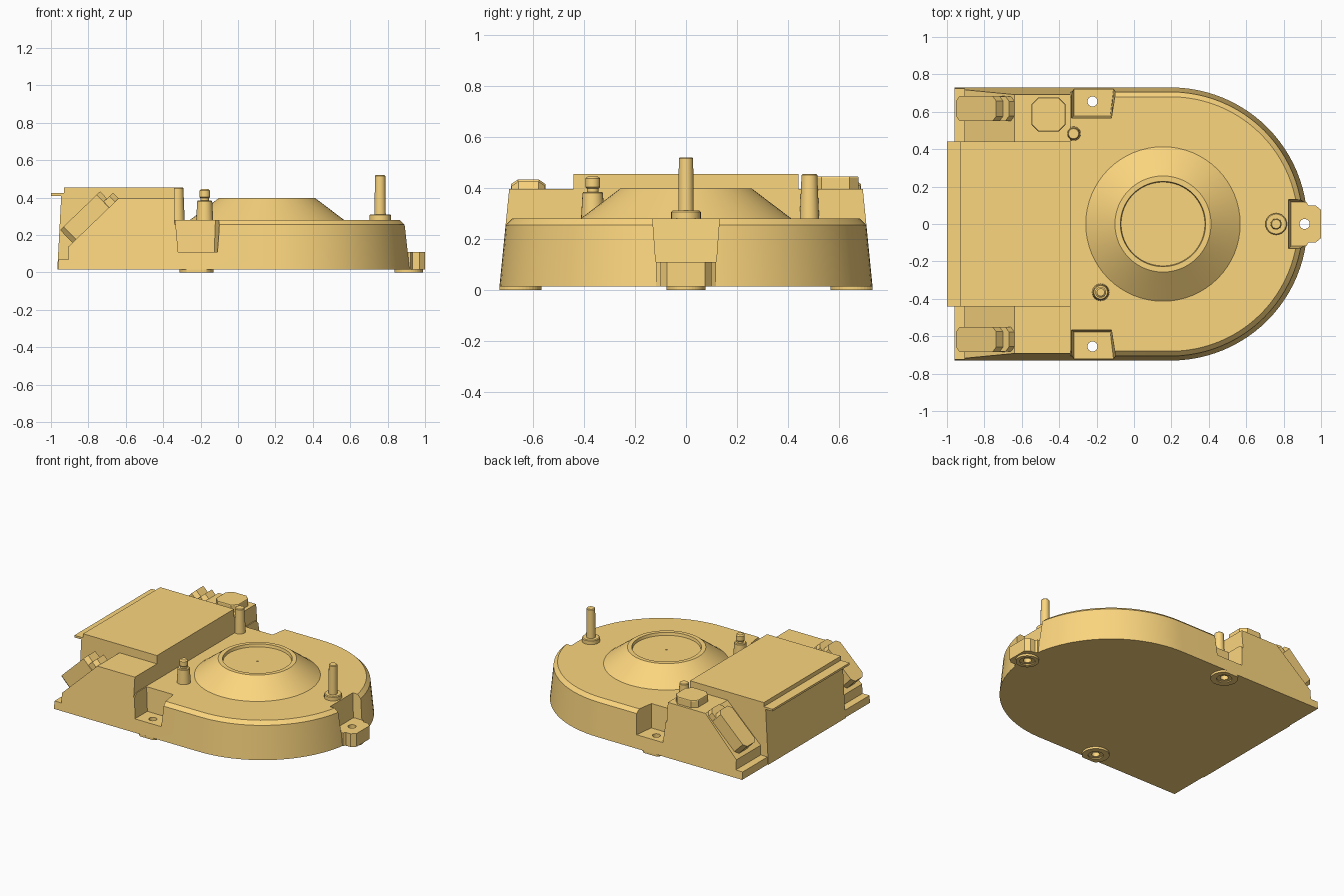
import bpy, bmesh, math
from mathutils import Vector

if "Cube" in bpy.data.objects:
    bpy.data.objects.remove(bpy.data.objects["Cube"])

R = 0.73           # half width of the base
CX = 0.197         # centre of the rounded end

orange = bpy.data.materials.new("orange")
orange.diffuse_color = (0.97, 0.67, 0.21, 1)
orange.use_nodes = True
orange.node_tree.nodes["Principled BSDF"].inputs["Base Color"].default_value = orange.diffuse_color


def make(name, verts, faces, smooth=False):
    me = bpy.data.meshes.new(name)
    me.from_pydata([tuple(v) for v in verts], [], faces)
    bm = bmesh.new()
    bm.from_mesh(me)
    bmesh.ops.recalc_face_normals(bm, faces=bm.faces)
    bm.to_mesh(me)
    bm.free()
    me.materials.append(orange)
    ob = bpy.data.objects.new(name, me)
    bpy.context.collection.objects.link(ob)
    if smooth:
        smooth_by_angle(ob)
    return ob


def smooth_by_angle(ob):
    bpy.ops.object.select_all(action='DESELECT')
    ob.select_set(True)
    bpy.context.view_layer.objects.active = ob
    bpy.ops.object.shade_smooth_by_angle(angle=math.radians(25))


def loft(name, rings, smooth=False):
    """Skin equal-sized closed rings and cap both ends."""
    n = len(rings[0])
    verts = [p for r in rings for p in r]
    faces = [(k * n + i, k * n + (i + 1) % n, (k + 1) * n + (i + 1) % n, (k + 1) * n + i)
             for k in range(len(rings) - 1) for i in range(n)]
    faces += [tuple(range(n)), tuple(range((len(rings) - 1) * n, len(rings) * n))]
    return make(name, verts, faces, smooth)


def prism(name, outline, z0, z1):
    return loft(name, [[(x, y, z) for x, y in outline] for z in (z0, z1)])


def circle(x, y, r, z, n):
    return [(x + r * math.cos(2 * math.pi * i / n), y + r * math.sin(2 * math.pi * i / n), z)
            for i in range(n)]


def lathe(name, x, y, profile, n=24):
    return loft(name, [circle(x, y, r, z, n) for r, z in profile], True)


def cut(ob, cutter):
    mod = ob.modifiers.new("cut", 'BOOLEAN')
    mod.object, mod.operation, mod.solver = cutter, 'DIFFERENCE', 'EXACT'
    bpy.context.view_layer.update()
    dg = bpy.context.evaluated_depsgraph_get()
    me = bpy.data.meshes.new_from_object(ob.evaluated_get(dg))
    ob.modifiers.clear()
    ob.data = me


def inset(z):
    return 0.1 * (z - 0.015)


def chamfered(x0, x1, y0, y1, c):
    return [(x0 + c, y0), (x1 - c, y0), (x1, y0 + c), (x1, y1 - c),
            (x1 - c, y1), (x0 + c, y1), (x0, y1 - c), (x0, y0 + c)]


# rounded base with drafted walls and chamfered rim
def base_ring(z, off):
    r = R - off
    arc = [(CX + r * math.cos(a), r * math.sin(a), z)
           for a in (math.radians(-90 + 180 * i / 48) for i in range(49))]
    return arc + [(-0.34, r, z), (-0.34, -r, z)]


base = loft("base", [base_ring(0.015, 0), base_ring(0.255, inset(0.255)), base_ring(0.28, 0.05)])

# rear shoulders with a sloped face and foot lip
profile = [(-0.96, 0.015), (-0.96, 0.07), (-0.905, 0.07), (-0.905, 0.14),
           (-0.64, 0.395), (-0.34, 0.395), (-0.34, 0.015)]
loft("shoulders", [[(x, s * (R - inset(z)), z) for x, z in profile] for s in (-1, 1)])

# raised centre housing with overhanging lip
profile = [(-0.966, 0.015), (-0.945, 0.41), (-1.0, 0.41), (-1.0, 0.425), (-0.93, 0.425),
           (-0.93, 0.455), (-0.34, 0.455), (-0.34, 0.015)]
loft("centre_housing", [[(x, y, z) for x, z in profile] for y in (-0.44, 0.44)])

# screw notches in the base
cutters = []
for s in (-1, 1):
    lo = [(-0.32, 0.578), (-0.127, 0.578), (-0.1, 0.80), (-0.32, 0.80)]
    hi = [(-0.336, 0.565), (-0.12, 0.565), (-0.083, 0.80), (-0.336, 0.80)]
    cutters.append(loft("notch_cutter", [[(x, s * y, 0.11) for x, y in lo],
                                         [(x, s * y, 0.30) for x, y in hi]]))
cutters.append(loft("notch_cutter", [
    [(0.84, -0.118, 0.108), (1.1, -0.118, 0.108), (1.1, 0.118, 0.108), (0.84, 0.118, 0.108)],
    [(0.825, -0.132, 0.30), (1.1, -0.132, 0.30), (1.1, 0.132, 0.30), (0.825, 0.132, 0.30)]]))
for c in cutters:
    cut(base, c)

# end lug
half = [(0.845, 0.117), (0.922, 0.117), (0.932, 0.10), (0.97, 0.10), (1.0, 0.075)]
lug = prism("end_lug", [(x, -y) for x, y in half] + half[::-1], 0.015, 0.11)

# foot pads with stepped screw holes
for x, y, r in ((-0.222, 0.655, 0.09), (-0.222, -0.655, 0.09), (0.912, 0, 0.076)):
    pad = prism("foot_pad", [(px, max(-R, min(R, py))) for px, py, _ in circle(x, y, r, 0, 40)],
                0, 0.0155)
    hole = lathe("hole_cutter", x, y, [(0.05, -0.1), (0.05, 0.008), (0.027, 0.0081), (0.027, 0.3)])
    cutters.append(hole)
    for ob in ([pad, base] + ([lug] if y == 0 else [])):
        cut(ob, hole)
for c in cutters:
    bpy.data.objects.remove(c)
smooth_by_angle(base)

# cone with shallow dish on top
lathe("cone", 0.155, 0, [(0.413, 0.275), (0.413, 0.28), (0.257, 0.398), (0.228, 0.398),
                         (0.224, 0.378), (0.006, 0.378), (0.006, 0.372)], 64)

# posts
lathe("tall_post", 0.76, 0, [(0.058, 0.275), (0.058, 0.306), (0.053, 0.311), (0.03, 0.311),
                             (0.028, 0.515), (0.024, 0.52)])
lathe("necked_post", -0.178, -0.365, [(0.046, 0.275), (0.04, 0.38), (0.036, 0.385), (0.023, 0.385),
                                      (0.023, 0.398), (0.029, 0.404), (0.029, 0.437), (0.02, 0.445)])
lathe("plain_post", -0.323, 0.483, [(0.038, 0.275), (0.031, 0.45), (0.027, 0.455)])

# chamfered pad on one shoulder
outline = chamfered(-0.547, -0.367, 0.495, 0.675, 0.035)
top = chamfered(-0.545, -0.369, 0.497, 0.673, 0.035)
loft("shoulder_pad", [[(x, y, 0.39) for x, y in outline], [(x, y, 0.44) for x, y in outline],
                      [(x, y, 0.445) for x, y in top]])

# rockers on the sloped faces
origin = Vector((-0.907, 0, 0.138))
u = Vector((0.265, 0, 0.255)).normalized()
n = Vector((-u.z, 0, u.x))
for side in (-1, 1):
    for name, s0, s1, w, c, d in (("rocker", 0.03, 0.327, 0.067, 0.026, 0.095),
                                  ("rocker_base", 0.04, 0.372, 0.065, 0.026, 0.042)):
        pts = chamfered(s0, s1, -w, w, c)
        loft(name, [[origin + u * s + n * h + Vector((0, side * 0.617 + y, 0)) for s, y in pts]
                    for h in (-0.005, d)])
